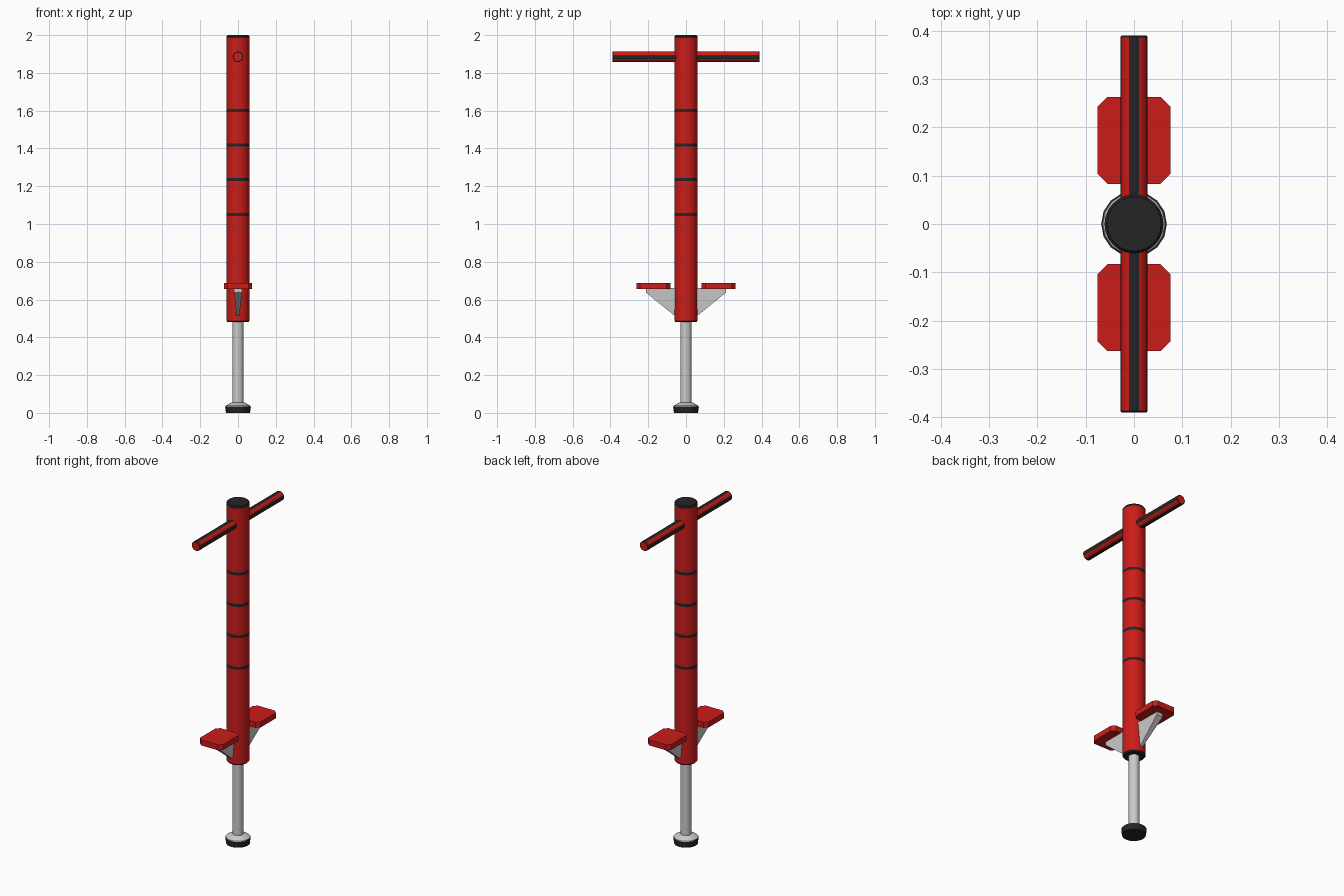
import bpy, bmesh
from math import cos, sin, pi
from mathutils import Matrix

if "Cube" in bpy.data.objects:
    bpy.data.objects.remove(bpy.data.objects["Cube"])


def material(name, rgb):
    m = bpy.data.materials.new(name)
    m.diffuse_color = (*rgb, 1)
    m.use_nodes = True
    m.node_tree.nodes["Principled BSDF"].inputs["Base Color"].default_value = m.diffuse_color
    return m


RED = material("red", (0.6, 0.012, 0.01))
BLACK = material("black", (0.018, 0.018, 0.018))


def finish(name, bm, mats, smooth=True):
    bmesh.ops.recalc_face_normals(bm, faces=bm.faces[:])
    me = bpy.data.meshes.new(name)
    bm.to_mesh(me)
    bm.free()
    ob = bpy.data.objects.new(name, me)
    bpy.context.collection.objects.link(ob)
    for m in mats:
        me.materials.append(m)
    if smooth:
        bpy.ops.object.select_all(action='DESELECT')
        ob.select_set(True)
        bpy.context.view_layer.objects.active = ob
        bpy.ops.object.shade_smooth_by_angle(angle=0.6)
    return ob


def lathe(name, profile, sides, mats=(), paint=lambda ring, side: 0, turn=None):
    """Closed solid of revolution about z; paint picks the material slot."""
    bm = bmesh.new()
    rings = [[bm.verts.new((r * cos(2 * pi * i / sides), r * sin(2 * pi * i / sides), z))
              for i in range(sides)] for r, z in profile]
    for k, (a, b) in enumerate(zip(rings, rings[1:])):
        for i in range(sides):
            j = (i + 1) % sides
            bm.faces.new((a[i], a[j], b[j], b[i])).material_index = paint(k, i)
    bm.faces.new(rings[0][::-1]).material_index = paint(0, -1)
    bm.faces.new(rings[-1]).material_index = paint(len(rings) - 2, -1)
    if turn:
        bm.transform(turn)
    return finish(name, bm, mats)


def solid(name, lower, upper, mats=()):
    """Prism-like solid between two matching outlines."""
    bm = bmesh.new()
    a = [bm.verts.new(p) for p in lower]
    b = [bm.verts.new(p) for p in upper]
    bm.faces.new(a[::-1])
    bm.faces.new(b)
    for i in range(len(a)):
        j = (i + 1) % len(a)
        bm.faces.new((a[i], a[j], b[j], b[i]))
    return finish(name, bm, mats, smooth=False)


# Main tube with black bottom rim, four inlaid bands and black cap
profile = [(0.055, 0.48), (0.061, 0.487)]
black_rings = {0}
for z in (1.05, 1.235, 1.418, 1.602):
    black_rings.add(len(profile))
    profile += [(0.061, z - 0.008), (0.061, z + 0.008)]
black_rings |= {len(profile), len(profile) + 1}
profile += [(0.061, 1.985), (0.061, 1.994), (0.056, 2.0)]
# bands start one segment after their first ring
lathe("main_tube", profile, 24, (RED, BLACK), lambda k, i: int(k in black_rings))

# Plunger rod, foot flange and rubber foot
lathe("plunger_rod", [(0.029, 0.04), (0.029, 0.49)], 16)
lathe("foot_flange", [(0.066, 0.032), (0.064, 0.038), (0.036, 0.055)], 16)
lathe("rubber_foot", [(0.064, 0.0), (0.068, 0.034)], 16, (BLACK,))

# Handlebar with alternating red and black lengthwise stripes
lathe("handlebar", [(0.025, -0.39), (0.028, -0.387), (0.028, 0.387), (0.025, 0.39)], 16,
      (RED, BLACK),
      lambda k, i: int(i >= 0 and (k != 1 or (i + 1) // 2 % 2 == 0)),
      Matrix.Translation((0, 0, 1.885)) @ Matrix.Rotation(pi / 2, 4, 'X'))

# Foot pedals with clipped corners, on tapered brackets
for side, s in (("front", -1), ("back", 1)):
    quarter = [(0.075, 0.07), (0.055, 0.09)]
    outline = (quarter + [(-x, y) for x, y in quarter[::-1]]
               + [(-x, -y) for x, y in quarter] + [(x, -y) for x, y in quarter[::-1]])
    solid(side + "_pedal", [(x, s * 0.173 + y, 0.656) for x, y in outline],
          [(x, s * 0.173 + y, 0.688) for x, y in outline], (RED,))
    # y, z, half width
    web = [(0.045, 0.508, 0.008), (0.07, 0.522, 0.009), (0.213, 0.638, 0.02),
           (0.213, 0.66, 0.02), (0.045, 0.66, 0.02)]
    solid(side + "_bracket", [(-w, s * y, z) for y, z, w in web],
          [(w, s * y, z) for y, z, w in web])
